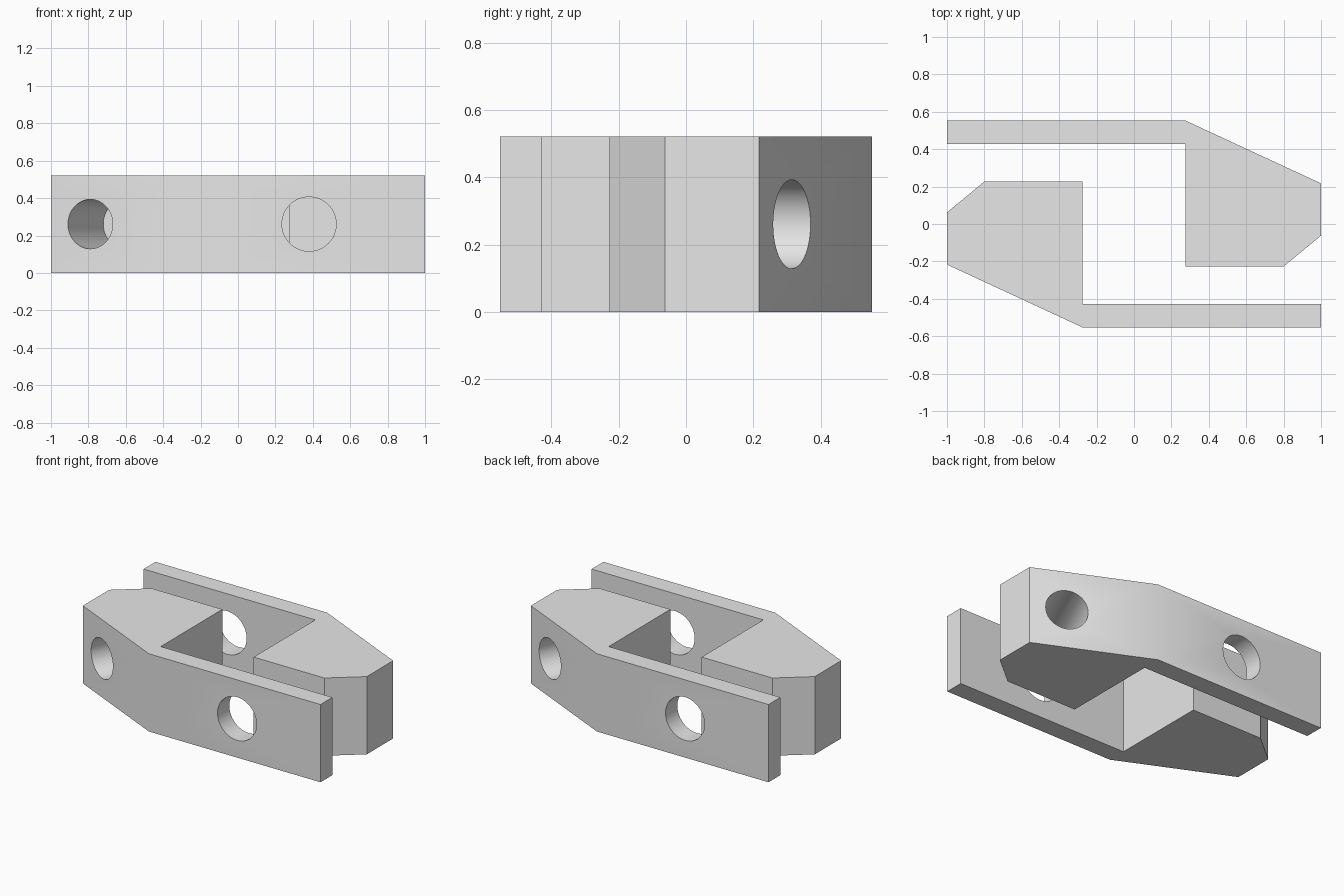
import bpy
import bmesh
import math
from mathutils import Vector

cube = bpy.data.objects.get("Cube")
if cube:
    bpy.data.objects.remove(cube, do_unlink=True)

HEIGHT = 0.522
MID = HEIGHT / 2

grey = bpy.data.materials.new("light_grey")
grey.use_nodes = True
grey.diffuse_color = (0.8, 0.8, 0.8, 1)
grey.node_tree.nodes["Principled BSDF"].inputs["Base Color"].default_value = (0.8, 0.8, 0.8, 1)


def extrude_profile(name, points, height):
    bm = bmesh.new()
    base = bm.faces.new([bm.verts.new((x, y, 0)) for x, y in points])
    top = bmesh.ops.extrude_face_region(bm, geom=[base])["geom"]
    bmesh.ops.translate(bm, vec=(0, 0, height),
                        verts=[v for v in top if isinstance(v, bmesh.types.BMVert)])
    bmesh.ops.recalc_face_normals(bm, faces=bm.faces)
    mesh = bpy.data.meshes.new(name)
    bm.to_mesh(mesh)
    bm.free()
    mesh.materials.append(grey)
    obj = bpy.data.objects.new(name, mesh)
    bpy.context.collection.objects.link(obj)
    return obj


def activate(obj):
    bpy.ops.object.select_all(action='DESELECT')
    obj.select_set(True)
    bpy.context.view_layer.objects.active = obj


def drill(obj, center, direction, radius, depth):
    """Cut a round hole reaching depth to each side of center."""
    bpy.ops.mesh.primitive_cylinder_add(
        vertices=64, radius=radius, depth=2 * depth, location=center,
        rotation=direction.to_track_quat('Z', 'Y').to_euler())
    cutter = bpy.context.object
    cutter.name = "drill_cutter"
    cutter.hide_render = True
    cutter.data.materials.append(grey)
    mod = obj.modifiers.new("hole", 'BOOLEAN')
    mod.operation = 'DIFFERENCE'
    mod.solver = 'EXACT'
    mod.object = cutter
    activate(obj)
    bpy.ops.object.modifier_apply(modifier=mod.name)
    bpy.data.objects.remove(cutter, do_unlink=True)


# Front bracket: a chamfered block with a sloped face and a long thin arm
slope_end = Vector((-1, -0.217, 0))
slope_start = Vector((-0.275, -0.553, 0))
front = extrude_profile("front_bracket", [
    slope_end.xy, slope_start.xy, (1, -0.553), (1, -0.427),
    (-0.275, -0.427), (-0.275, 0.227), (-0.8, 0.227), (-1, 0.062)], HEIGHT)

# Blind hole square to the sloped face
along = slope_start - slope_end
inward = Vector((-along.y, along.x, 0)).normalized()
blind_center = slope_end + along * 0.29 + Vector((0, 0, MID))
drill(front, blind_center, inward, 0.132, 0.45)

# Through hole in the arm
drill(front, (0.38, -0.49, MID), Vector((0, 1, 0)), 0.145, 0.15)

activate(front)
bpy.ops.object.shade_smooth_by_angle(angle=math.radians(30))

# Back bracket: the same part turned half way round
back = bpy.data.objects.new("back_bracket", front.data)
back.rotation_euler.z = math.pi
bpy.context.collection.objects.link(back)
